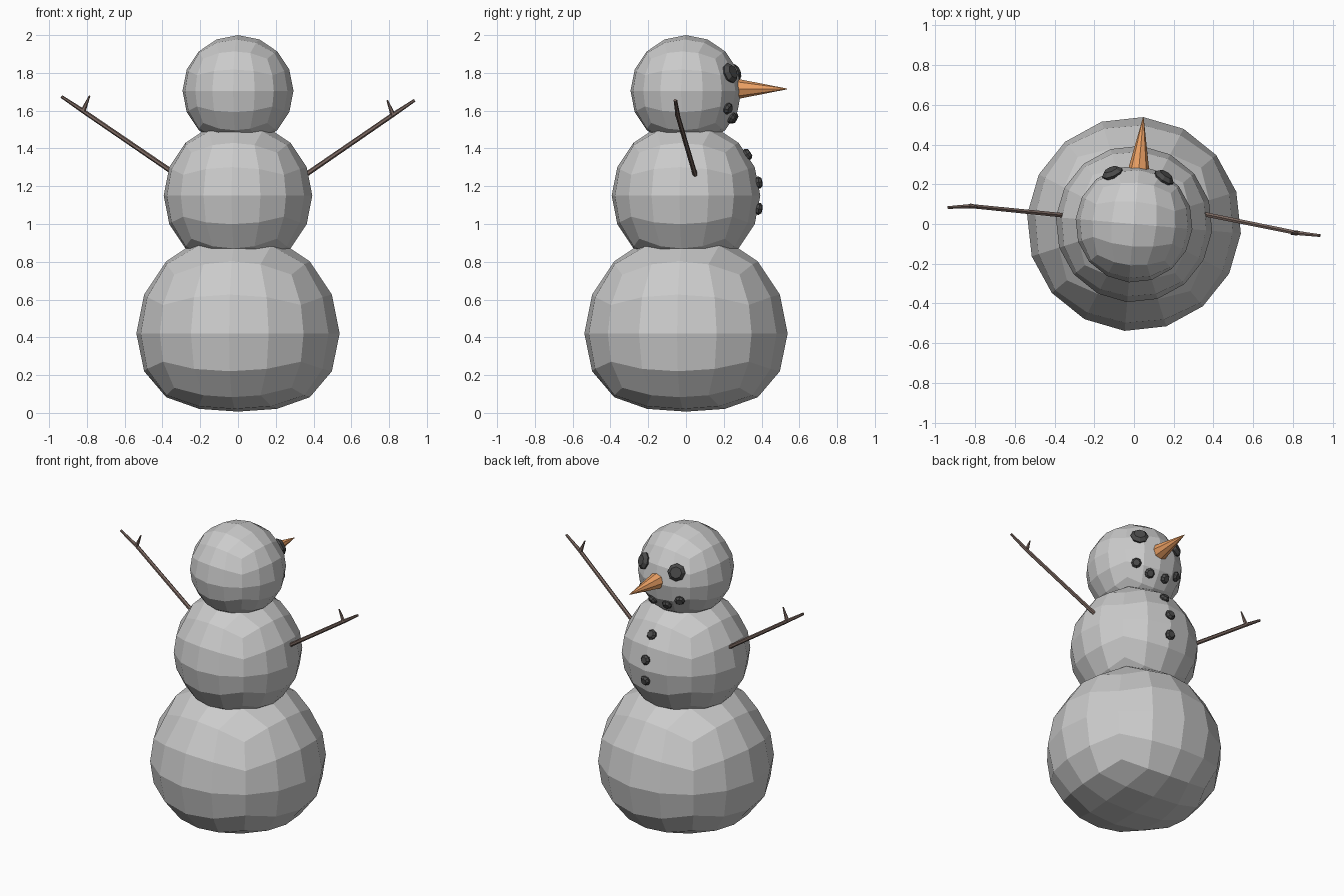
import bpy, bmesh
from math import tan, pi, sin, cos, radians, sqrt
from mathutils import Vector, Matrix

if "Cube" in bpy.data.objects:
    bpy.data.objects.remove(bpy.data.objects["Cube"])

FACE = radians(85)          # heading of the face, close to +y
TURN = Matrix.Rotation(radians(-5), 4, 'Z')


def material(name, rgb):
    m = bpy.data.materials.new(name)
    m.diffuse_color = (*rgb, 1)
    m.use_nodes = True
    m.node_tree.nodes["Principled BSDF"].inputs["Base Color"].default_value = m.diffuse_color
    return m


coal = material("coal", (0.07, 0.07, 0.07))
orange = material("carrot", (0.85, 0.36, 0.13))
bark = material("bark", (0.20, 0.14, 0.12))


def finish(bm, name, mat=None):
    bmesh.ops.recalc_face_normals(bm, faces=bm.faces)
    me = bpy.data.meshes.new(name)
    bm.to_mesh(me)
    bm.free()
    ob = bpy.data.objects.new(name, me)
    bpy.context.collection.objects.link(ob)
    if mat:
        me.materials.append(mat)
    return ob


def snowball(name, r, z, flatten=0.0):
    """Ball made from a gridded cube, optionally pressed flat underneath."""
    bm = bmesh.new()
    bmesh.ops.create_cube(bm, size=2)
    bmesh.ops.subdivide_edges(bm, edges=bm.edges[:], cuts=3, use_grid_fill=True)
    for v in bm.verts:
        d = Vector([tan(c * pi / 4) for c in v.co]).normalized()
        if d.z < 0:
            d.z *= 1 - flatten * d.z ** 2
        v.co = d * r + Vector((0, 0, z))
    bm.transform(TURN)
    return finish(bm, name)


def add_cone(bm, a, b, r1, r2, sides):
    """Tapered rod from a to b."""
    a, b = Vector(a), Vector(b)
    d = b - a
    m = Matrix.Translation((a + b) / 2) @ d.to_track_quat('Z', 'Y').to_matrix().to_4x4()
    bmesh.ops.create_cone(bm, cap_ends=True, segments=sides, radius1=r1,
                          radius2=r2, depth=d.length, matrix=m)


def pebble(name, ball_r, ball_z, z, side, r):
    """Chamfered coal disc lying on a ball, at an angle to the face heading."""
    h = z - ball_z
    flat = sqrt(ball_r ** 2 - h ** 2)
    a = FACE + radians(side)
    n = Vector((flat * cos(a), flat * sin(a), h)).normalized()
    p = n * (ball_r - 0.005) + Vector((0, 0, ball_z))
    bm = bmesh.new()
    add_cone(bm, p - n * 0.02, p + n * 0.006, r * 0.8, r, 8)
    add_cone(bm, p + n * 0.006, p + n * (0.012 + r * 0.25), r, r * 0.65, 8)
    finish(bm, name, coal)


# Body
HEAD_R, HEAD_Z = 0.295, 1.705
MID_R, MID_Z = 0.395, 1.15
snowball("bottom_ball", 0.54, 0.42, 0.235)
snowball("middle_ball", MID_R, MID_Z)
snowball("head_ball", HEAD_R, HEAD_Z)

# Eyes and mouth
for s, tag in ((-1, "right"), (1, "left")):
    pebble("eye_" + tag, HEAD_R, HEAD_Z, 1.80, s * 28, 0.056)
    pebble("mouth_outer_" + tag, HEAD_R, HEAD_Z, 1.61, s * 32, 0.032)
    pebble("mouth_inner_" + tag, HEAD_R, HEAD_Z, 1.56, s * 13, 0.032)

# Buttons
for i, z in enumerate((1.37, 1.22, 1.08)):
    pebble(f"button_{i + 1}", MID_R, MID_Z, z, 0, 0.033)

# Nose
bm = bmesh.new()
f = Vector((cos(FACE), sin(FACE), 0))
up = Vector((0, 0, 1.715))
add_cone(bm, f * 0.25 + up, f * 0.537 + up, 0.058, 0.002, 8)
finish(bm, "carrot_nose", orange)

# Stick arms: shoulder, fork, tip, twig end
arms = {
    "arm_left": ((-0.35, 0.043, 1.277), (-0.82, 0.09, 1.598),
                 (-0.935, 0.083, 1.675), (-0.785, 0.085, 1.68)),
    "arm_right": ((0.35, 0.05, 1.255), (0.82, -0.045, 1.578),
                  (0.935, -0.058, 1.655), (0.79, -0.05, 1.655)),
}
for name, (root, fork, tip, twig) in arms.items():
    bm = bmesh.new()
    add_cone(bm, root, fork, 0.013, 0.012, 6)
    add_cone(bm, fork, tip, 0.012, 0.008, 6)
    add_cone(bm, fork, twig, 0.014, 0.004, 6)
    finish(bm, name, bark)
